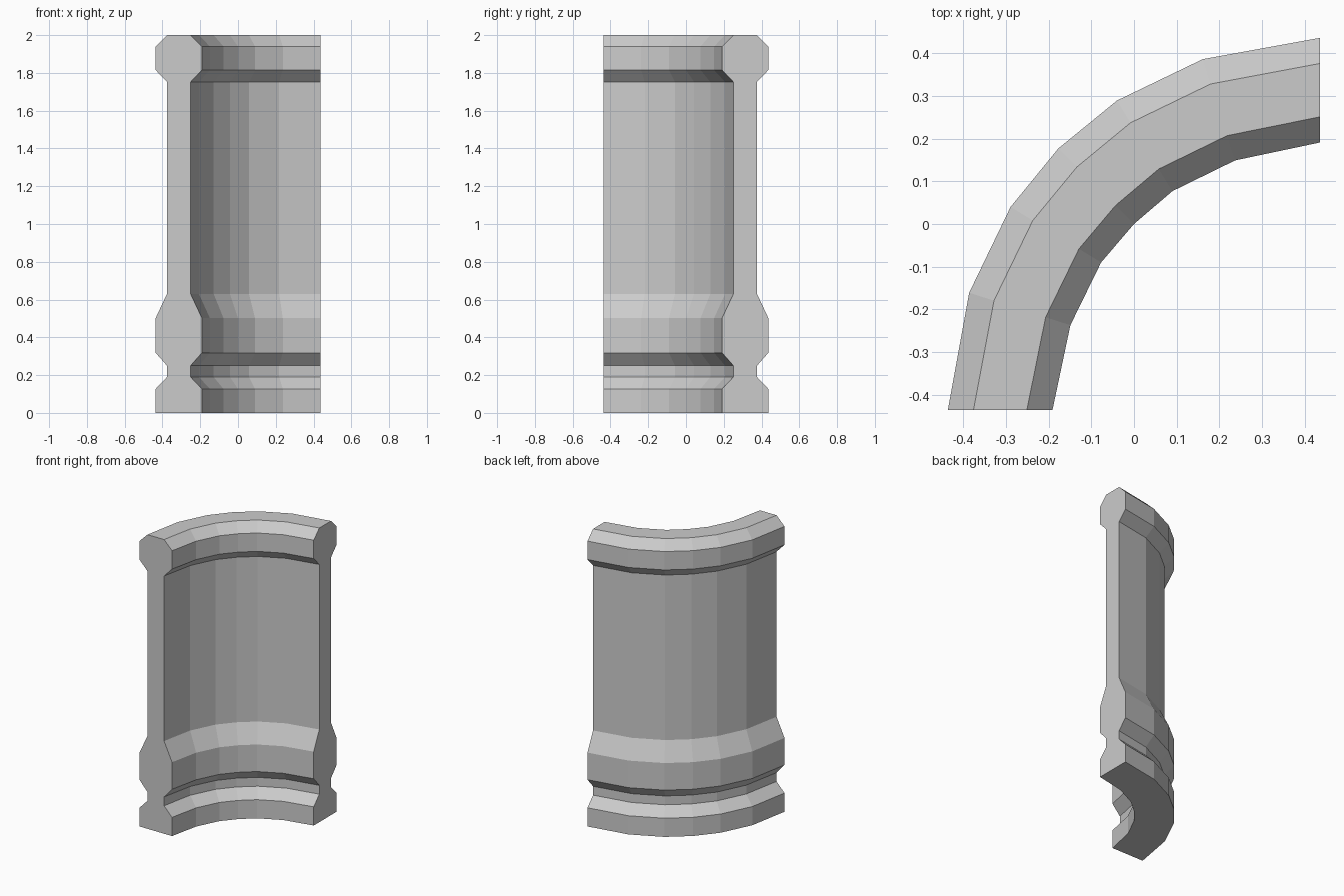
import bpy
import bmesh
from mathutils import Vector

cube = bpy.data.objects.get("Cube")
if cube:
    bpy.data.objects.remove(cube, do_unlink=True)

# One stone colour
stone = bpy.data.materials.new("pale grey stone")
stone.use_nodes = True
grey = (0.6, 0.6, 0.6, 1)
stone.diffuse_color = grey
stone.node_tree.nodes["Principled BSDF"].inputs["Base Color"].default_value = grey


def mirrored(half):
    """Complete a quarter-turn path across its diagonal."""
    return [Vector(p) for p in half + [(-y, -x) for x, y in reversed(half[:-1])]]


# Widest outer and inner plan curves
outer = mirrored([(-0.436, -0.436), (-0.386, -0.161), (-0.289, 0.04), (-0.177, 0.177)])
inner = mirrored([(-0.191, -0.436), (-0.149, -0.237), (-0.077, -0.09), (0, 0)])

# Moulding levels: height, and inset as a share of the wall thickness
recess = 0.245
levels = [(0, 0), (0.127, 0), (0.19, recess), (0.25, recess), (0.318, 0),
          (0.502, 0), (0.63, recess), (1.752, recess), (1.815, 0),
          (1.94, 0), (2, recess)]

# Closed cross-section: up the outside, down the inside
section = levels_up = [(inset, z) for z, inset in levels]
section = levels_up + [(1 - inset, z) for inset, z in reversed(levels_up)]

# Sweep the section along the curve and cap both ends
bm = bmesh.new()
rings = []
for o, i in zip(outer, inner):
    rings.append([bm.verts.new((*o.lerp(i, t), z)) for t, z in section])
count = len(section)
for a, b in zip(rings, rings[1:]):
    for k in range(count):
        n = (k + 1) % count
        bm.faces.new((a[k], a[n], b[n], b[k]))
for ring in (rings[0], rings[-1]):
    half = count // 2
    for k in range(half - 1):
        bm.faces.new((ring[k], ring[k + 1], ring[count - 2 - k], ring[count - 1 - k]))
bmesh.ops.recalc_face_normals(bm, faces=bm.faces)

mesh = bpy.data.meshes.new("curved_wall_corner")
bm.to_mesh(mesh)
bm.free()
mesh.materials.append(stone)
wall = bpy.data.objects.new("curved_wall_corner", mesh)
bpy.context.collection.objects.link(wall)
